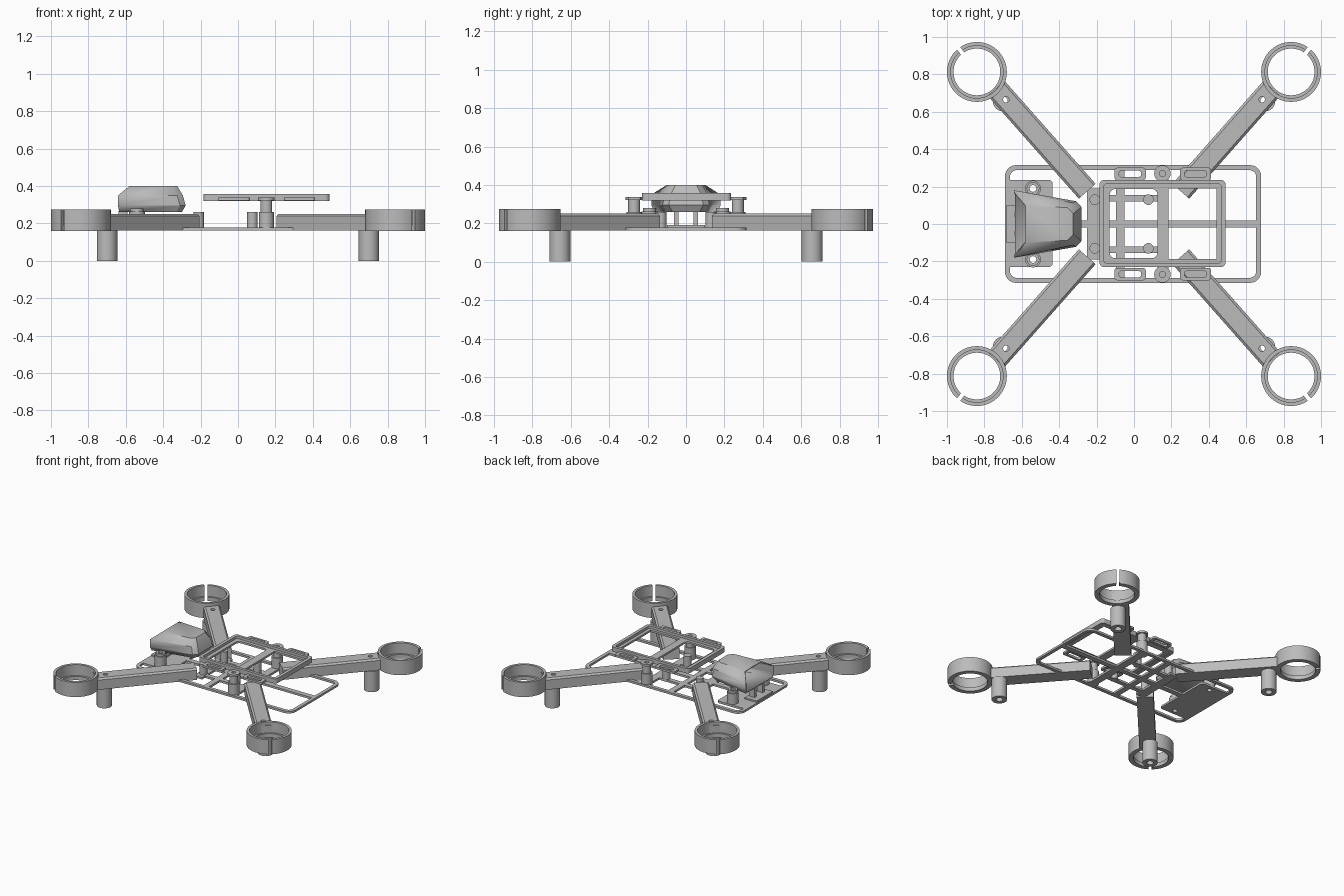
import bpy, bmesh, math

cube = bpy.data.objects.get("Cube")
if cube:
    bpy.data.objects.remove(cube, do_unlink=True)

grey = bpy.data.materials.new("light_grey_plastic")
grey.use_nodes = True
COLOUR = (0.5, 0.5, 0.5, 1)
grey.diffuse_color = COLOUR
grey.node_tree.nodes["Principled BSDF"].inputs["Base Color"].default_value = COLOUR


def finish(ob):
    bpy.ops.object.select_all(action='DESELECT')
    ob.select_set(True)
    bpy.context.view_layer.objects.active = ob
    if ob.type == 'CURVE':
        bpy.ops.object.convert(target='MESH')
        ob = bpy.context.object
    ob.data.materials.clear()
    ob.data.materials.append(grey)
    bpy.ops.object.shade_smooth_by_angle(angle=math.radians(30))
    return ob


def arc(x, y, r, a0, a1, n):
    return [(x + r * math.cos(a0 + (a1 - a0) * i / n),
             y + r * math.sin(a0 + (a1 - a0) * i / n)) for i in range(n + 1)]


def circle(x, y, r, n=32):
    return arc(x, y, r, 0, math.tau, n)[:-1]


def rect(x0, x1, y0, y1, r=0.0):
    if not r:
        return [(x0, y0), (x1, y0), (x1, y1), (x0, y1)]
    q = math.pi / 2
    corners = [(x1 - r, y1 - r), (x0 + r, y1 - r), (x0 + r, y0 + r), (x1 - r, y0 + r)]
    return [p for k, (cx, cy) in enumerate(corners)
            for p in arc(cx, cy, r, k * q, (k + 1) * q, 6)]


def panel(name, loops, z0, z1):
    """Flat outline with holes, extruded from z0 to z1."""
    cu = bpy.data.curves.new(name, 'CURVE')
    cu.dimensions = '2D'
    cu.fill_mode = 'BOTH'
    cu.extrude = (z1 - z0) / 2
    for loop in loops:
        sp = cu.splines.new('POLY')
        sp.points.add(len(loop) - 1)
        for p, (x, y) in zip(sp.points, loop):
            p.co = (x, y, 0, 1)
        sp.use_cyclic_u = True
    ob = bpy.data.objects.new(name, cu)
    ob.location.z = (z0 + z1) / 2
    bpy.context.collection.objects.link(ob)
    return finish(ob)


def split_ring(name, x, y, r_out, r_in, z0, z1, facing):
    """Ring with a narrow slit on the facing side."""
    g_out, g_in = 0.011 / r_out, 0.011 / r_in
    loop = arc(x, y, r_out, facing + g_out, facing + math.tau - g_out, 56)
    loop += arc(x, y, r_in, facing + math.tau - g_in, facing + g_in, 56)
    panel(name, [loop], z0, z1)


# Four arms, each with a split motor ring and a hollow leg
ARM_ANGLE = math.radians(48.5)
for sx, side in ((-1, "right"), (1, "left")):
    for sy, end in ((-1, "front"), (1, "back")):
        tag = f"{end}_{side}"
        facing = math.atan2(sy * 0.8, sx * 0.62)
        split_ring("motor_ring_" + tag, sx * 0.84, sy * 0.813, 0.16, 0.14, 0.16, 0.275, facing)
        split_ring("motor_lip_" + tag, sx * 0.84, sy * 0.813, 0.142, 0.125, 0.16, 0.19, facing)
        angle = math.atan2(sy * math.sin(ARM_ANGLE), sx * math.cos(ARM_ANGLE))
        hole = circle(0.655, 0, 0.016, 16)
        lower = panel("arm_" + tag, [rect(0, 0.735, -0.06, 0.06), hole], 0.162, 0.238)
        upper = panel("arm_top_" + tag, [rect(0, 0.735, -0.047, 0.047), hole], 0.238, 0.25)
        for v in upper.data.vertices:      # flare the lower edge into a chamfer
            if v.co.z < 0 and abs(v.co.y) > 0.04:
                v.co.y = math.copysign(0.06, v.co.y)
        for ob in (lower, upper):
            ob.rotation_euler.z = angle
            ob.location.x, ob.location.y = sx * 0.25, sy * 0.175
        panel("leg_" + tag, [circle(sx * 0.70, sy * 0.657, 0.055),
                             circle(sx * 0.70, sy * 0.657, 0.025, 20)], 0, 0.162)

# Lower frame: rounded rail, cross bars and the nose plate
Z0, Z1 = 0.162, 0.178
panel("lower_rail", [rect(-0.69, 0.68, -0.315, 0.315, 0.06),
                     rect(-0.663, 0.653, -0.288, 0.288, 0.035)], Z0, Z1)
panel("centre_bar", [rect(-0.45, 0.66, -0.02, 0.02)], Z0, Z1)
panel("cross_bar_middle", [rect(-0.095, -0.05, -0.3, 0.3)], Z0, Z1)
panel("cross_bar_rear", [rect(0.125, 0.185, -0.3, 0.3)], Z0, Z1)
panel("cross_bar_nose", [rect(-0.25, -0.18, -0.19, 0.19)], Z0, Z1)
panel("nose_plate", [rect(-0.69, -0.435, -0.23, 0.235, 0.02)]
      + [circle(-0.54, s * 0.19, 0.018, 16) for s in (-1, 1)], Z0, Z1)
panel("nose_step", [rect(-0.685, -0.58, -0.1, 0.1)], Z1, 0.19)

for s, side in ((-1, "front"), (1, "back")):
    panel("long_bar_" + side, [rect(-0.25, 0.13, s * 0.137 - 0.018, s * 0.137 + 0.018)], Z0, Z1)
    # Board posts
    for x, place in ((-0.21, "nose"), (0.077, "tail")):
        panel(f"board_post_{side}_{place}", [circle(x, s * 0.13, 0.028)], Z0, 0.26)
    # Canopy posts and upright brackets
    panel("canopy_post_" + side, [circle(-0.54, s * 0.19, 0.042), circle(-0.54, s * 0.19, 0.018, 16)], Z1, 0.262)
    panel("canopy_post_cap_" + side, [circle(-0.54, s * 0.19, 0.034), circle(-0.54, s * 0.19, 0.018, 16)], 0.262, 0.28)
    panel("camera_bracket_" + side, [rect(-0.64, -0.59, s * 0.05 - 0.012, s * 0.05 + 0.012)], Z1, 0.265)
    # Stepped posts that carry the upper tray
    for part, r, a, b in (("base", 0.04, Z0, 0.26), ("neck", 0.031, 0.26, 0.322), ("cap", 0.044, 0.322, 0.338)):
        panel(f"tray_post_{part}_{side}", [circle(0.152, s * 0.27, r), circle(0.152, s * 0.27, 0.016, 16)], a, b)
    # Slotted strap tabs beside the tray
    for x, place in ((-0.105, "nose"), (0.245, "tail")):
        y = s * 0.268
        panel(f"strap_tab_{side}_{place}", [rect(x, x + 0.168, y - 0.033, y + 0.033, 0.015),
                                            rect(x + 0.025, x + 0.143, y - 0.017, y + 0.017, 0.014)], 0.322, 0.338)

# Upper tray: floor with two openings and a raised rim
panel("tray_floor", [rect(-0.18, 0.485, -0.226, 0.23, 0.02),
                     rect(-0.13, 0.125, -0.183, 0.187, 0.03),
                     rect(0.185, 0.44, -0.187, 0.191)], 0.322, 0.337)
panel("tray_rim", [rect(-0.185, 0.49, -0.23, 0.235, 0.025),
                   rect(-0.16, 0.465, -0.208, 0.213, 0.012)], 0.32, 0.357)

# Faceted canopy: tapered shell, open toward the nose
bm = bmesh.new()
rings = []
for z, x0, x1, w0, w1 in ((0.26, -0.635, -0.30, 0.165, 0.09),
                          (0.295, -0.64, -0.28, 0.18, 0.11),
                          (0.35, -0.64, -0.295, 0.18, 0.10),
                          (0.40, -0.58, -0.325, 0.10, 0.075)):
    pts = [(x0, -w0), (x1 - 0.03, -w1 - 0.012), (x1, -w1 + 0.02),
           (x1, w1 - 0.02), (x1 - 0.03, w1 + 0.012), (x0, w0)]
    rings.append([bm.verts.new((x, y, z)) for x, y in pts])
for a, b in zip(rings, rings[1:]):
    for i in range(len(a) - 1):
        bm.faces.new((a[i], a[i + 1], b[i + 1], b[i]))
bm.faces.new(rings[-1])
bm.faces.new(rings[0][::-1])
me = bpy.data.meshes.new("canopy")
bm.to_mesh(me)
bm.free()
canopy = bpy.data.objects.new("canopy", me)
bpy.context.collection.objects.link(canopy)
shell = canopy.modifiers.new("shell", 'SOLIDIFY')
shell.thickness = 0.012
shell.offset = -1
finish(canopy)
